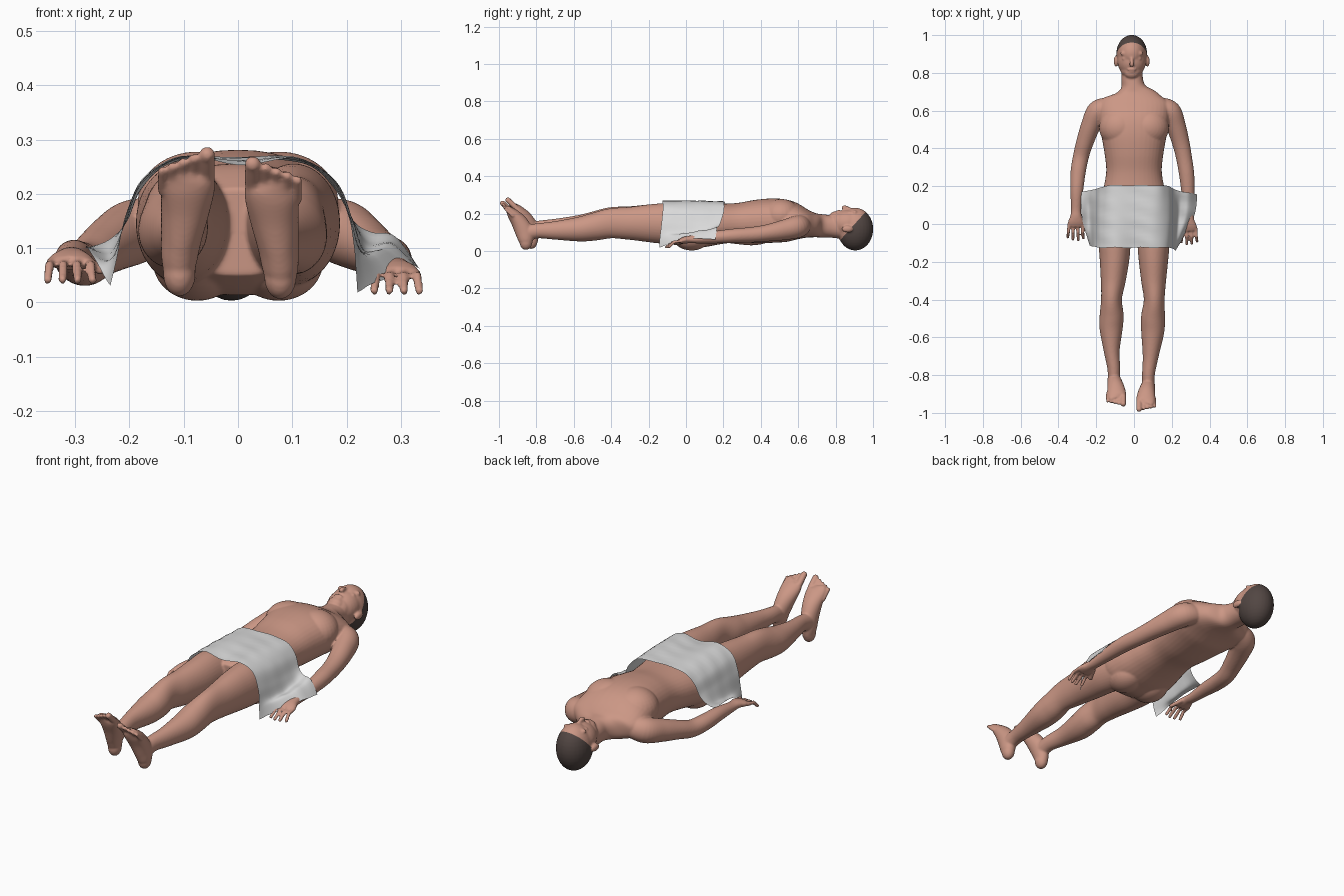
import bpy, bmesh, math
from mathutils import Vector, Matrix


def material(name, rgb):
    m = bpy.data.materials.new(name)
    m.diffuse_color = (*rgb, 1)
    return m


skin = material("skin", (0.60, 0.31, 0.235))
hair = material("dark hair", (0.085, 0.062, 0.056))
linen = material("white linen", (0.70, 0.70, 0.70))


def spline(pts, steps):
    """Catmull-Rom resampling of tuples of any length."""
    out = []
    n = len(pts)
    for i in range(n - 1):
        a, b, c, d = (pts[max(i - 1, 0)], pts[i], pts[i + 1], pts[min(i + 2, n - 1)])
        for k in range(steps):
            t = k / steps
            out.append(tuple(0.5 * (2 * q + (r - p) * t + (2 * p - 5 * q + 4 * r - s) * t * t
                                    + (3 * q - p - 3 * r + s) * t ** 3)
                             for p, q, r, s in zip(a, b, c, d)))
    out.append(tuple(pts[-1]))
    return out


bm = bmesh.new()


def loft(stations, power=2.0, sides=40):
    """Closed tube through stations (x, y, z, half width, half thickness)."""
    st = spline(stations, 6)
    rings = []
    for i, (x, y, z, a, b) in enumerate(st):
        tan = (Vector(st[min(i + 1, len(st) - 1)][:3]) - Vector(st[max(i - 1, 0)][:3])).normalized()
        side = (Vector((1, 0, 0)) - tan * tan.x).normalized()
        up = side.cross(tan)
        ring = []
        for k in range(sides):
            c, s = math.cos(math.tau * k / sides), math.sin(math.tau * k / sides)
            u = math.copysign(abs(c) ** (2 / power), c) * a
            v = math.copysign(abs(s) ** (2 / power), s) * b
            ring.append(bm.verts.new(Vector((x, y, z)) + side * u + up * v))
        rings.append(ring)
    for r0, r1 in zip(rings, rings[1:]):
        for k in range(sides):
            bm.faces.new((r0[k], r0[(k + 1) % sides], r1[(k + 1) % sides], r1[k]))
    bm.faces.new(rings[0])
    bm.faces.new(rings[-1])


def blob(center, radii):
    bmesh.ops.create_uvsphere(bm, u_segments=28, v_segments=18, radius=1,
                              matrix=Matrix.Translation(center) @ Matrix.Diagonal((*radii, 1)))


def digit(a, b, r):
    """Finger or toe: a tube with a rounded tip."""
    m = tuple((p + q) / 2 for p, q in zip(a, b))
    loft([(*a, r, r), (*m, r, r), (*b, r * 0.95, r * 0.95)], sides=12)
    blob(b, (r,) * 3)


# torso and neck
loft([(0, -0.08, 0.13, 0.14, 0.08), (0, 0.0, 0.133, 0.182, 0.118), (0, 0.08, 0.137, 0.182, 0.118),
      (0, 0.18, 0.145, 0.163, 0.108), (0, 0.28, 0.152, 0.147, 0.105), (0, 0.38, 0.158, 0.157, 0.116),
      (0, 0.48, 0.163, 0.175, 0.118), (0, 0.56, 0.158, 0.187, 0.108), (0, 0.64, 0.145, 0.185, 0.077),
      (0, 0.685, 0.138, 0.128, 0.065), (-0.004, 0.722, 0.135, 0.068, 0.062),
      (-0.01, 0.77, 0.132, 0.057, 0.06), (-0.012, 0.84, 0.125, 0.057, 0.06)], power=2.2)

# head: skull, face, jaw, chin, nose, lips, eyes, ears
HX = -0.012
blob((HX, 0.905, 0.117), (0.081, 0.096, 0.114))
blob((HX, 0.865, 0.146), (0.076, 0.090, 0.076))
blob((HX, 0.815, 0.157), (0.059, 0.045, 0.052))
blob((HX, 0.798, 0.183), (0.038, 0.030, 0.029))
loft([(HX, 0.900, 0.212, 0.009, 0.01), (HX, 0.868, 0.226, 0.009, 0.011),
      (HX, 0.846, 0.234, 0.012, 0.011), (HX, 0.837, 0.226, 0.011, 0.008)], sides=16)
blob((HX, 0.818, 0.213), (0.024, 0.006, 0.008))
blob((HX, 0.807, 0.209), (0.020, 0.006, 0.008))
for s in (-1, 1):
    blob((HX + s * 0.030, 0.903, 0.207), (0.032, 0.014, 0.012))
    blob((HX + s * 0.032, 0.876, 0.205), (0.020, 0.011, 0.010))
    blob((HX + s * 0.083, 0.862, 0.118), (0.012, 0.030, 0.018))

for s in (-1, 1):
    left = s < 0
    # flat chest muscle, buttock
    blob((s * 0.075, 0.51, 0.187), (0.110, 0.105, 0.091))
    blob((s * 0.075, 0.03, 0.075), (0.082, 0.10, 0.072))

    # leg: the left one lies a little further out and higher
    def shift(p):
        t = max(0, min(1, (-p[1] - 0.2) / 0.5)) if left else 0
        return (s * (p[0] + 0.03 * t), p[1] + 0.028 * t * t, p[2] + 0.017 * t, *p[3:])

    loft([shift(p) for p in [
        (0.090, 0.03, 0.130, 0.085, 0.105), (0.102, -0.08, 0.145, 0.086, 0.110),
        (0.103, -0.18, 0.148, 0.079, 0.103), (0.104, -0.30, 0.148, 0.066, 0.088),
        (0.107, -0.40, 0.148, 0.055, 0.080), (0.101, -0.49, 0.130, 0.063, 0.074),
        (0.099, -0.57, 0.117, 0.061, 0.066), (0.088, -0.70, 0.110, 0.042, 0.049),
        (0.077, -0.79, 0.108, 0.034, 0.040), (0.076, -0.85, 0.098, 0.033, 0.042)]])
    # heel and foot
    h = -0.016 if left else -0.004
    blob(shift((0.078, -0.856, 0.052 + h)), (0.030, 0.034, 0.042))
    loft([shift(p) for p in [
        (0.078, -0.850, 0.042 + h, 0.026, 0.030), (0.078, -0.856, 0.062, 0.033, 0.041),
        (0.074, -0.866, 0.105, 0.038, 0.048), (0.067, -0.892, 0.155, 0.045, 0.043),
        (0.062, -0.926, 0.198, 0.050, 0.031), (0.062, -0.944, 0.220, 0.046, 0.020),
        (0.058, -0.953, 0.232, 0.034, 0.010)]])
    for i in range(5):
        r = 0.0150 if i == 0 else 0.0100 - 0.0003 * i
        x = 0.027 + (0.0195 * i + 0.005 if i else 0)
        drop = 0.0075 * i
        digit(shift((x, -0.938 + drop * 0.5, 0.216 - drop)),
              shift((x, -0.980 + drop * 0.5, 0.255 - drop)), r)

    # arm and palm: the left elbow hangs lower, the left hand lies higher
    def reach(p):
        t = max(0, min(1, (0.62 - p[1]) / 0.6)) if left else 0
        dip = 0.018 * math.exp(-((p[1] - 0.33) / 0.1) ** 2) if left else 0
        return (s * (p[0] + 0.017 * min(1, 2 * t)), p[1] + 0.022 * t,
                p[2] + 0.02 * t ** 3 - dip, *p[3:])

    loft([reach(p) for p in [
        (0.140, 0.625, 0.143, 0.045, 0.052), (0.190, 0.595, 0.130, 0.058, 0.060),
        (0.222, 0.52, 0.112, 0.052, 0.054), (0.248, 0.43, 0.096, 0.046, 0.045),
        (0.265, 0.35, 0.087, 0.042, 0.041), (0.279, 0.26, 0.082, 0.040, 0.038),
        (0.286, 0.16, 0.074, 0.034, 0.033), (0.289, 0.06, 0.064, 0.027, 0.023),
        (0.290, 0.02, 0.062, 0.030, 0.020), (0.291, -0.01, 0.058, 0.041, 0.018),
        (0.292, -0.035, 0.052, 0.041, 0.013)]])
    # fingers and thumb
    for i in range(4):
        x = 0.257 + 0.0235 * i
        tip = -0.091 - (0.004, 0.014, 0.011, 0)[i]
        mid = (x + 0.002 * (i - 1.5), -0.065, 0.048)
        digit(reach((x, -0.02, 0.054)), reach(mid), 0.0088)
        digit(reach(mid), reach((x + 0.004 * (i - 1.5), tip, 0.022)), 0.0085)
    digit(reach((0.262, 0.01, 0.056)), reach((0.237, -0.045, 0.040)), 0.0100)

# fuse all body parts into one smooth skin
bmesh.ops.recalc_face_normals(bm, faces=bm.faces)
mesh = bpy.data.meshes.new("body")
bm.to_mesh(mesh)
bm.free()
body = bpy.data.objects.new("body", mesh)
bpy.context.collection.objects.link(body)
rm = body.modifiers.new("fuse", 'REMESH')
rm.mode, rm.voxel_size = 'VOXEL', 0.005
sm = body.modifiers.new("soften", 'SMOOTH')
sm.factor, sm.iterations = 0.5, 4
fused = bpy.data.meshes.new_from_object(body.evaluated_get(bpy.context.evaluated_depsgraph_get()))
body.modifiers.clear()
body.data = fused
fused.materials.clear()
fused.materials.append(skin)
fused.materials.append(hair)

# hair: cut along a slanted hairline, colour everything behind it
bm = bmesh.new()
bm.from_mesh(fused)
origin, normal = Vector((0, 0.772, 0)), Vector((0, 1, -0.90))
bmesh.ops.bisect_plane(bm, geom=bm.verts[:] + bm.edges[:] + bm.faces[:],
                       plane_co=origin, plane_no=normal.normalized())
for f in bm.faces:
    f.smooth = True
    c = f.calc_center_median()
    f.material_index = int((c - origin).dot(normal) > 0 and abs(c.x - HX) < 0.0835)
bm.to_mesh(fused)
bm.free()

# cloth: three cross-sections (foot edge, middle, waist edge) blended into a sheet
foot_edge = [(-.235, -.115, .03), (-.222, -.12, .085), (-.207, -.12, .16), (-.172, -.125, .23),
             (-.10, -.125, .270), (0, -.125, .254), (.10, -.125, .266), (.168, -.125, .235),
             (.202, -.13, .165), (.213, -.135, .11), (.217, -.14, .065), (.22, -.14, .02)]
middle = [(-.275, .03, .098), (-.235, .03, .085), (-.207, .03, .15), (-.180, .03, .22),
          (-.11, .03, .266), (0, .03, .266), (.11, .03, .266), (.182, .03, .22),
          (.212, .03, .15), (.235, .03, .095), (.275, .03, .10), (.315, .03, .065)]
waist_edge = [(-.28, .17, .100), (-.24, .175, .115), (-.205, .185, .15), (-.177, .195, .21),
              (-.12, .205, .257), (0, .205, .264), (.12, .205, .257), (.177, .20, .21),
              (.212, .185, .15), (.245, .175, .128), (.29, .165, .120), (.335, .155, .06)]
columns = [spline(c, 8) for c in zip(*[spline(p, 6) for p in (foot_edge, middle, waist_edge)])]
bm = bmesh.new()
grid = []
for col in columns:
    line = []
    for x, y, z in col:
        # shallow creases
        w = 0.002 * math.sin(70 * y + 22 * x) * math.sin(14 * x + 1)
        line.append(bm.verts.new((x, y + 0.002 * math.sin(45 * x), z + w)))
    grid.append(line)
for a, b in zip(grid, grid[1:]):
    for k in range(len(a) - 1):
        bm.faces.new((a[k], b[k], b[k + 1], a[k + 1])).smooth = True
cm = bpy.data.meshes.new("draped_cloth")
bm.to_mesh(cm)
bm.free()
cm.materials.append(linen)
cloth = bpy.data.objects.new("draped_cloth", cm)
bpy.context.collection.objects.link(cloth)
